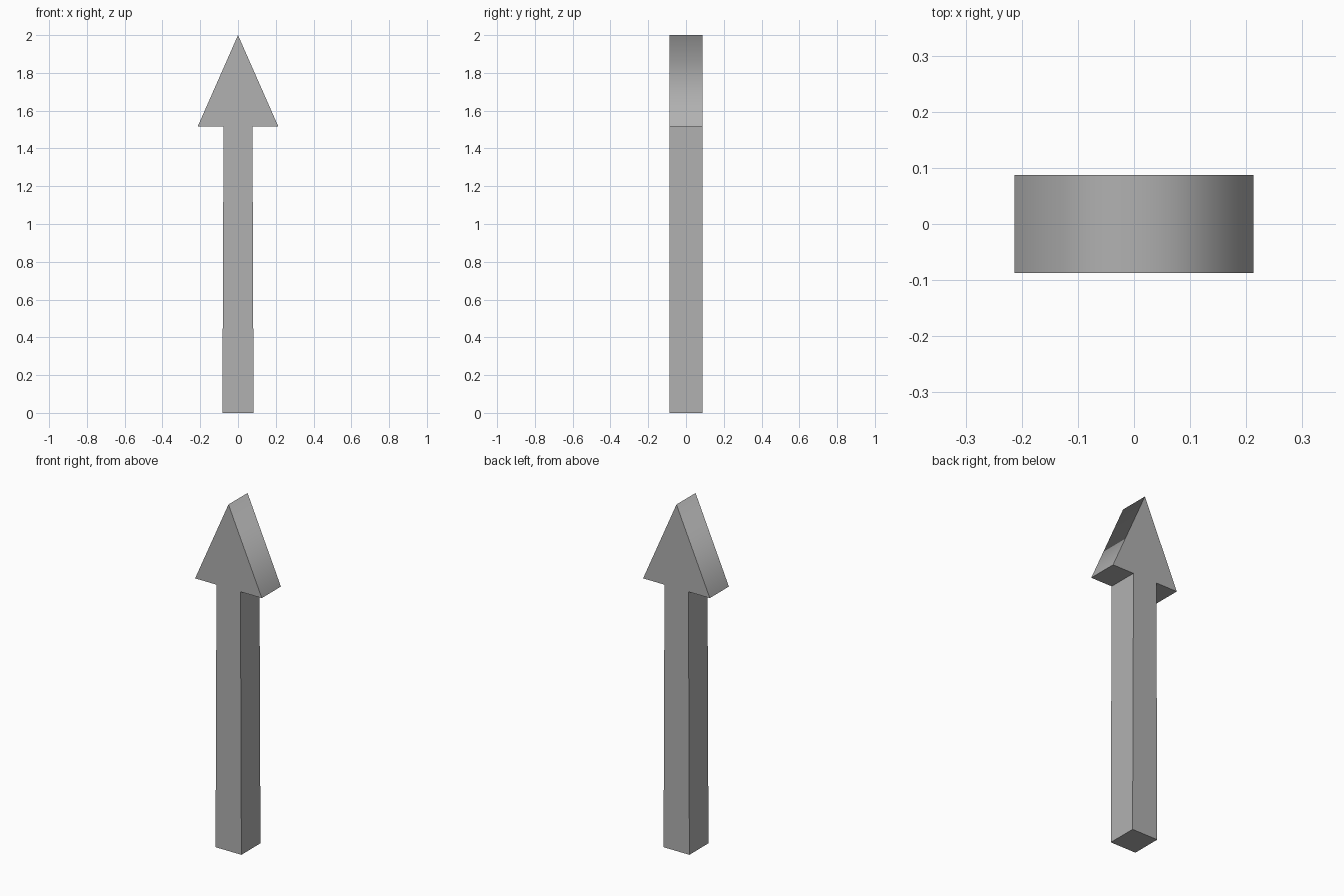
import bpy, bmesh

if "Cube" in bpy.data.objects:
    bpy.data.objects.remove(bpy.data.objects["Cube"])

HALF_DEPTH = 0.087
HEAD_Z = 1.517

# Right half of the arrow outline, bottom to tip (shaft tapers slightly)
half = [(0.0825, 0.0), (0.0765, HEAD_Z), (0.213, HEAD_Z)]
outline = half + [(0.0, 2.0)] + [(-x, z) for x, z in reversed(half)]

# Extrude the outline through the depth
bm = bmesh.new()
front = bm.faces.new([bm.verts.new((x, -HALF_DEPTH, z)) for x, z in outline])
ext = bmesh.ops.extrude_face_region(bm, geom=[front], use_keep_orig=True)
verts = [g for g in ext["geom"] if isinstance(g, bmesh.types.BMVert)]
bmesh.ops.translate(bm, verts=verts, vec=(0, 2 * HALF_DEPTH, 0))
bmesh.ops.recalc_face_normals(bm, faces=bm.faces)

# Shading flows over the ridge at the tip, every other edge is sharp
for f in bm.faces:
    f.smooth = True
for e in bm.edges:
    e.smooth = all(v.co.z > 1.99 for v in e.verts)

mesh = bpy.data.meshes.new("arrow")
bm.to_mesh(mesh)
bm.free()

# Dark grey surface
grey = bpy.data.materials.new("dark_grey")
grey.diffuse_color = (0.44, 0.44, 0.44, 1)
grey.use_nodes = True
grey.node_tree.nodes["Principled BSDF"].inputs["Base Color"].default_value = grey.diffuse_color
mesh.materials.append(grey)
bpy.context.collection.objects.link(bpy.data.objects.new("arrow", mesh))
